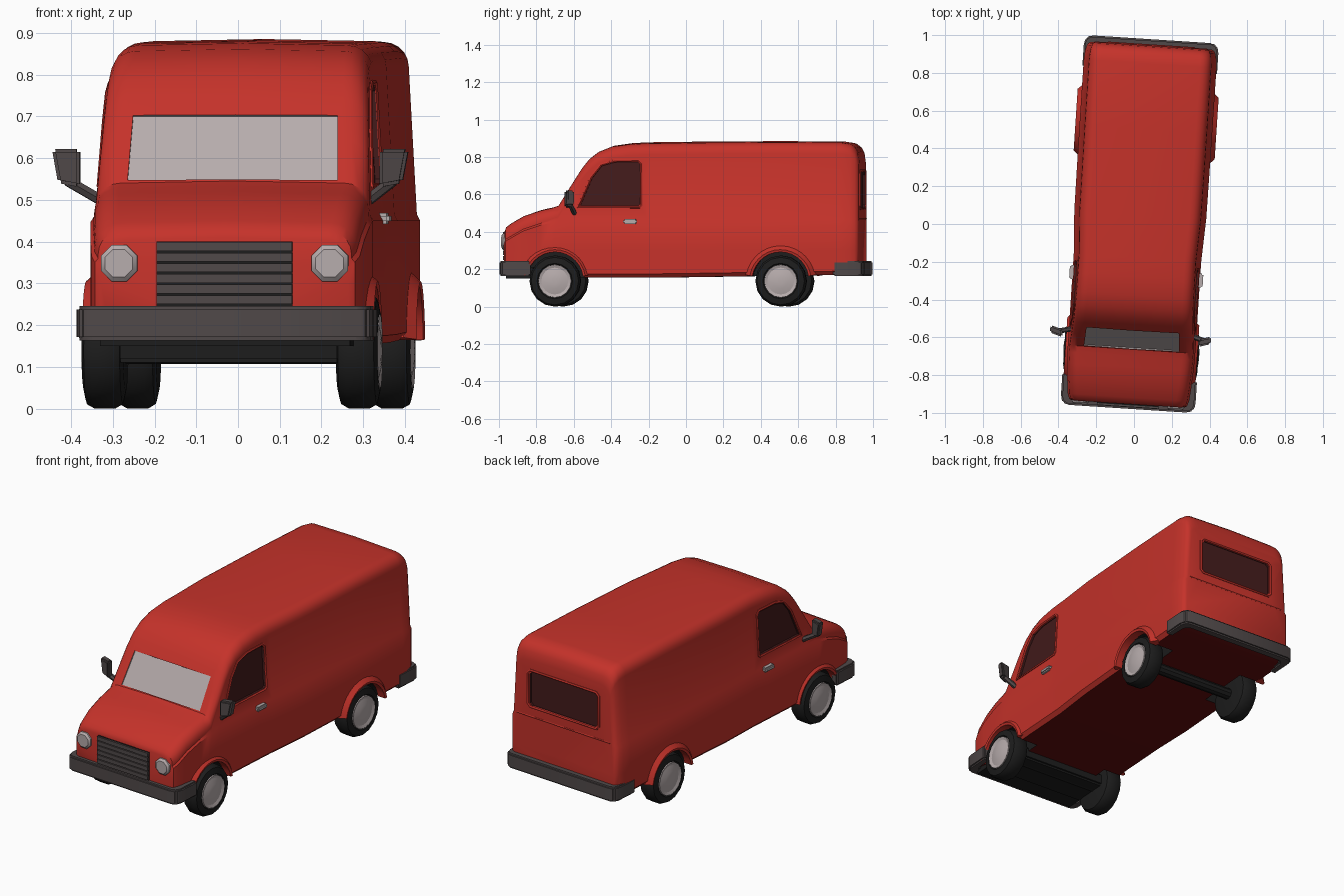
import bpy, bmesh, math
from mathutils import Matrix, Vector

if "Cube" in bpy.data.objects:
    bpy.data.objects.remove(bpy.data.objects["Cube"])

def material(name, rgb):
    m = bpy.data.materials.new(name)
    m.diffuse_color = (*rgb, 1)
    m.use_nodes = True
    m.node_tree.nodes["Principled BSDF"].inputs["Base Color"].default_value = m.diffuse_color
    return m

RED = material("red paint", (0.56, 0.032, 0.023))
GLASS = material("dark window", (0.055, 0.011, 0.011))
LIGHT = material("light grey", (0.47, 0.41, 0.41))
BLACK = material("black rubber", (0.012, 0.012, 0.012))
UNDER = material("dark red underside", (0.12, 0.004, 0.004))
GREY = material("dark grey trim", (0.08, 0.066, 0.066))
SLOTS = [RED, GLASS, LIGHT, BLACK, UNDER]
parts = []

def loft(loops, bm=None, mi=0):
    """Closed solid through a list of equal-length point loops."""
    bm = bmesh.new() if bm is None else bm
    rings = [[bm.verts.new(p) for p in l] for l in loops]
    faces = [bm.faces.new(rings[0]), bm.faces.new(rings[-1][::-1])]
    n = len(rings[0])
    for a, b in zip(rings, rings[1:]):
        for i in range(n):
            j = (i + 1) % n
            faces.append(bm.faces.new((a[i], b[i], b[j], a[j])))
    for f in faces:
        f.material_index = mi
    bmesh.ops.recalc_face_normals(bm, faces=faces)
    return bm

def make(name, bm, mats, bevel=0):
    if bevel:
        bmesh.ops.bevel(bm, geom=bm.edges[:], offset=bevel, segments=2,
                        affect='EDGES', clamp_overlap=True)
    me = bpy.data.meshes.new(name)
    bm.to_mesh(me)
    bm.free()
    for m in mats:
        me.materials.append(m)
    ob = bpy.data.objects.new(name, me)
    bpy.context.collection.objects.link(ob)
    parts.append(ob)
    return ob

def box(lo, hi, bm=None):
    q = [(lo[0], lo[1]), (hi[0], lo[1]), (hi[0], hi[1]), (lo[0], hi[1])]
    return loft([[(x, y, z) for x, y in q] for z in (lo[2], hi[2])], bm)

def lathe(profile, y, z, s=1, n=16, bm=None, mi=0):
    """Round solid about the x direction from (x, radius) pairs."""
    return loft([[(s * x, y + r * math.sin(i * math.tau / n), z - r * math.cos(i * math.tau / n))
                  for i in range(n)] for x, r in profile], bm, mi)

def tube(name, pts, r, mat, cyclic=False):
    cu = bpy.data.curves.new(name, 'CURVE')
    cu.dimensions = '3D'
    cu.bevel_depth, cu.bevel_resolution = r, 1
    cu.use_fill_caps = True
    sp = cu.splines.new('POLY')
    sp.points.add(len(pts) - 1)
    for p, c in zip(sp.points, pts):
        p.co = (*c, 1)
    sp.use_cyclic_u = cyclic
    tmp = bpy.data.objects.new("tmp", cu)
    bpy.context.collection.objects.link(tmp)
    dg = bpy.context.evaluated_depsgraph_get()
    me = bpy.data.meshes.new_from_object(tmp.evaluated_get(dg))
    bpy.data.objects.remove(tmp)
    me.materials.clear()
    me.materials.append(mat)
    ob = bpy.data.objects.new(name, me)
    bpy.context.collection.objects.link(ob)
    parts.append(ob)

# Body: cross-sections from nose to tail
def upper(w, z):
    return w - 0.008 - 0.055 * max(0, z - 0.465)

def section(y, zt, w, r, zb):
    zs = zt - r
    b1, b2 = min(0.45, zs - 0.02), min(0.465, zs - 0.01)
    half = [(0, zb), (w - 0.02, zb), (w, zb + 0.02), (w, 0.30), (w, b1), (upper(w, b2), b2)]
    cx = upper(w, zs) - r
    for i in range(6):
        a = i * math.pi / 10
        half.append((cx + r * math.cos(a), zs + r * math.sin(a)))
    half.append((0, zt + 0.005))
    return [(x, y, z) for x, z in half] + [(-x, y, z) for x, z in half[-2:0:-1]]

CAB = 0.338
stations = [(-0.955, 0.405, 0.297, 0.05, 0.20), (-0.947, 0.425, 0.312, 0.055, 0.19),
            (-0.92, 0.445, 0.322, 0.06, 0.18), (-0.85, 0.485, 0.329, 0.06, 0.17),
            (-0.76, 0.515, 0.335, 0.06, 0.16), (-0.70, 0.528, CAB, 0.06, 0.155),
            (-0.665, 0.54, CAB, 0.06, 0.155), (-0.60, 0.645, CAB, 0.06, 0.155),
            (-0.54, 0.74, CAB, 0.06, 0.155), (-0.50, 0.79, CAB, 0.06, 0.155),
            (-0.45, 0.828, CAB, 0.06, 0.155), (-0.38, 0.856, CAB, 0.06, 0.155),
            (-0.28, 0.87, CAB, 0.06, 0.155), (-0.18, 0.874, CAB, 0.06, 0.155),
            (0.05, 0.877, 0.35, 0.06, 0.158),
            (0.5, 0.88, 0.352, 0.06, 0.165), (0.85, 0.878, 0.352, 0.06, 0.17),
            (0.90, 0.87, 0.348, 0.06, 0.175), (0.925, 0.85, 0.341, 0.06, 0.18),
            (0.939, 0.825, 0.333, 0.06, 0.185), (0.946, 0.78, 0.32, 0.06, 0.19)]
body_bm = loft([section(*s) for s in stations])
for f in body_bm.faces:
    if f.normal.z < -0.9:
        f.material_index = 4
body = make("van_body", body_bm, SLOTS)

# Cutters: recessed windows and wheel wells
WHEELS = (-0.68, 0.53)
side_win = [(-0.545, 0.54), (-0.235, 0.54), (-0.225, 0.55), (-0.225, 0.76), (-0.24, 0.775),
            (-0.36, 0.773), (-0.43, 0.753), (-0.48, 0.69)]
rear_win = [(-0.2, 0.53), (0.2, 0.53), (0.215, 0.545), (0.215, 0.705), (0.2, 0.72),
            (-0.2, 0.72), (-0.215, 0.705), (-0.215, 0.545)]
shield = [(-0.252, 0.548), (0.252, 0.548), (0.245, 0.703), (-0.245, 0.703)]
nrm = Vector((0, -0.848, 0.53))

def shield_pt(x, z, d):
    return Vector((x, -0.665 + (z - 0.543) / 1.6, z)) + nrm * d

cut = bmesh.new()
loft([[shield_pt(x, z, d) for x, z in shield] for d in (-0.007, 0.06)], cut, 2)
loft([[(x, y, z) for x, z in rear_win] for y in (0.934, 1.0)], cut, 1)
for s in (-1, 1):
    loft([[(s * (upper(CAB, z) - 0.012), y, z) for y, z in side_win],
          [(s * 0.45, y, z) for y, z in side_win]], cut, 1)
    for wy in WHEELS:
        lathe([(0.22, 0.157), (0.45, 0.157)], wy, 0.14, s, 24, cut, 3)
cutter = make("cutter", cut, SLOTS)
cutter.hide_render = True
mod = body.modifiers.new("openings", 'BOOLEAN')
mod.operation, mod.solver, mod.object = 'DIFFERENCE', 'EXACT', cutter
dg = bpy.context.evaluated_depsgraph_get()
done = bpy.data.meshes.new_from_object(body.evaluated_get(dg))
body.modifiers.clear()
body.data = done
parts.remove(cutter)
bpy.data.objects.remove(cutter)

# Window frames
def grow(poly, k):
    cx = sum(p[0] for p in poly) / len(poly)
    cz = sum(p[1] for p in poly) / len(poly)
    return [(cx + (a - cx) * k, cz + (b - cz) * k) for a, b in poly]

tube("rear_window_frame", [(x, 0.945, z) for x, z in grow(rear_win, 1.06)], 0.008, RED, True)
tube("rear_door_crease", [(-0.3, 0.944, 0.47), (0.3, 0.944, 0.47)], 0.005, RED)

for s, side in ((-1, "left"), (1, "right")):
    tube(side + "_window_frame", [(s * (upper(CAB, z) - 0.001), y, z)
                                  for y, z in grow(side_win, 1.06)], 0.008, RED, True)
    # Wheels and arch flares
    for wy, end in zip(WHEELS, ("front", "rear")):
        make(f"{side}_{end}_tire", lathe([(0.255, 0.095), (0.262, 0.126), (0.28, 0.137), (0.33, 0.137),
             (0.348, 0.127), (0.355, 0.095), (0.345, 0.088)], wy, 0.137, s), [BLACK])
        make(f"{side}_{end}_hubcap", lathe([(0.33, 0.09), (0.356, 0.088), (0.35, 0.072),
             (0.358, 0.04), (0.36, 0.015)], wy, 0.137, s), [LIGHT])
        quad = [(0.152, 0.325), (0.152, 0.37), (0.165, 0.374), (0.192, 0.345), (0.192, 0.325)]
        dx = -0.024 if end == "front" else 0
        arcs = []
        for i in range(15):
            a = math.radians(9 + 162 * i / 14)
            arcs.append([(s * (x + dx), wy + r * math.cos(a), 0.14 + r * math.sin(a)) for r, x in quad])
        make(f"{side}_{end}_arch", loft(arcs), [RED])
    # Side mirror, arm and door handle
    m = 0.005 if s < 0 else -0.015
    head = [(s * (x + m), z) for x, z in ((0.365, 0.53), (0.418, 0.54), (0.433, 0.622), (0.365, 0.622))]
    make(side + "_mirror", loft([[(x, y + abs(x) * 0.3 - 0.12, z) for x, z in head]
                                 for y in (-0.615, -0.575)]), [GREY], 0.008)
    tube(side + "_mirror_arm", [(s * 0.315, -0.575, 0.495), (s * (0.395 + m), -0.595, 0.545)], 0.014, GREY)
    x0, x1 = sorted((s * 0.32, s * 0.354))
    make(side + "_door_handle", box((x0, -0.315, 0.442), (x1, -0.24, 0.468)), [LIGHT], 0.007)
    # Headlight
    lamp = [[(s * 0.253 + r * math.sin((i + 0.5) * math.pi / 4), y, 0.348 + r * math.cos((i + 0.5) * math.pi / 4))
             for i in range(8)] for y, r in ((-0.925, 0.048), (-0.962, 0.047), (-0.972, 0.036))]
    make(side + "_headlight", loft(lamp), [LIGHT])

# Grille with slats
make("grille_back", box((-0.163, -0.961, 0.245), (0.163, -0.93, 0.4)), [BLACK])
slats = bmesh.new()
for i in range(6):
    z = 0.25 + i * 0.0255
    box((-0.163, -0.97, z), (0.163, -0.95, z + 0.021), slats)
make("grille_slats", slats, [GREY])

# Wrap-around bumpers
half = [(0.357, 0.81), (0.357, 0.94), (0.345, 0.968), (0.32, 0.98), (0.29, 0.93), (0.31, 0.91), (0.315, 0.81)]
outline = half[:4] + [(-x, y) for x, y in half[3::-1]] + [(-x, y) for x, y in half[:3:-1]] + half[:3:-1][::-1]
for s, name in ((-1, "front_bumper"), (1, "rear_bumper")):
    make(name, loft([[(x, s * y, z) for x, y in outline] for z in (0.163, 0.245)]), [GREY], 0.008)

# Underside: tray, front crossmember and axles
make("front_undertray", box((-0.3, -0.945, 0.15), (0.3, -0.8, 0.21)), [BLACK])
make("front_crossmember", box((-0.27, -0.81, 0.11), (0.27, -0.6, 0.18)), [BLACK], 0.01)
for wy, end in zip(WHEELS, ("front", "rear")):
    make(end + "_axle", lathe([(-0.27, 0.03), (0.27, 0.03)], wy, 0.137, 1, 10), [BLACK])

# The whole van stands slightly turned; smooth all but the sharp edges
turn = Matrix.Translation((0.03, 0, 0)) @ Matrix.Rotation(-0.065, 4, 'Z')
bpy.ops.object.select_all(action='DESELECT')
for ob in parts:
    ob.data.transform(turn)
    ob.select_set(True)
bpy.context.view_layer.objects.active = body
bpy.ops.object.shade_smooth_by_angle(angle=math.radians(35))
